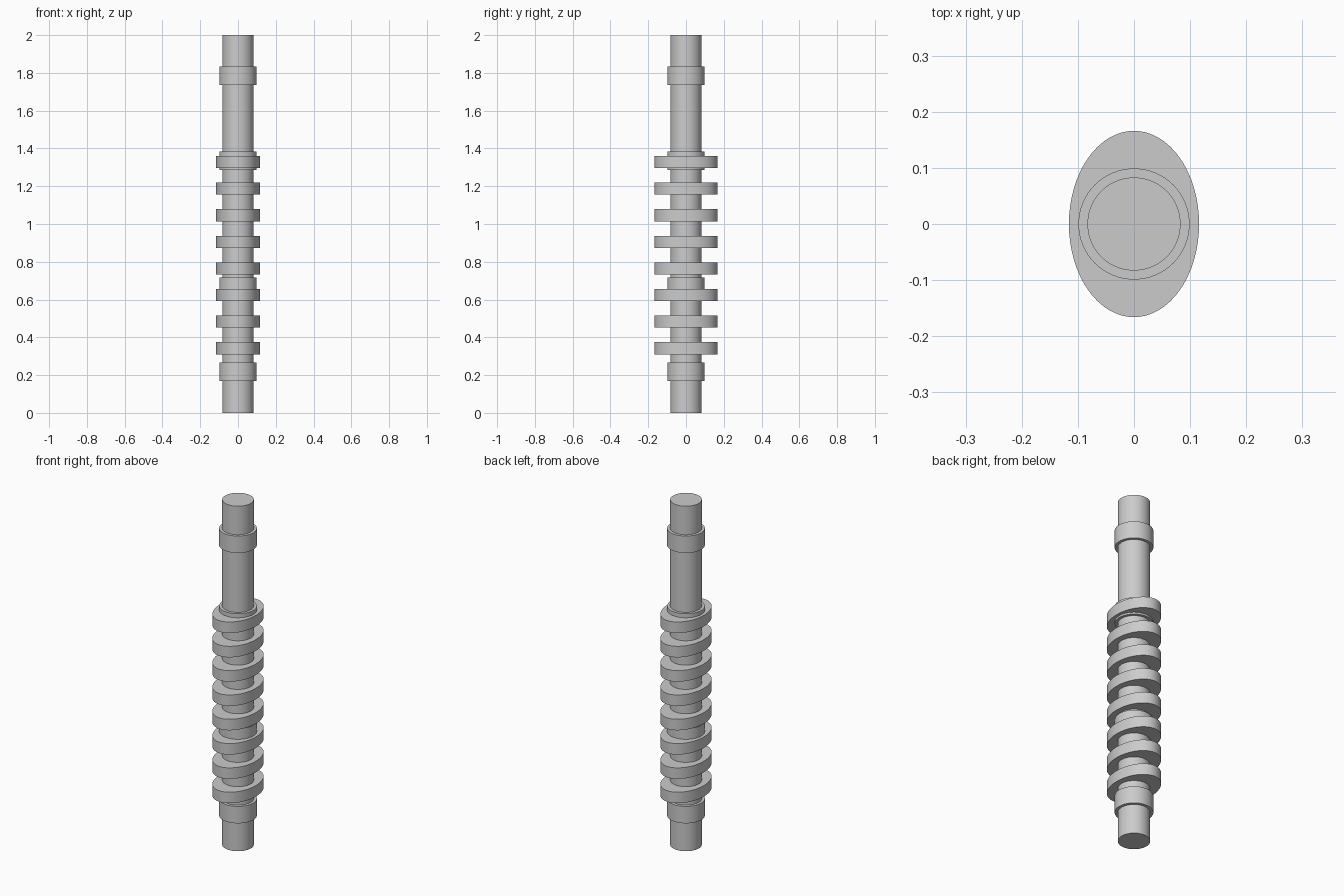
import bpy
import math

cube = bpy.data.objects.get("Cube")
if cube:
    bpy.data.objects.remove(cube, do_unlink=True)

# One plain grey metal for the whole camshaft
steel = bpy.data.materials.new("grey steel")
steel.use_nodes = True
grey = (0.6, 0.6, 0.6, 1.0)
steel.diffuse_color = grey
steel.node_tree.nodes["Principled BSDF"].inputs["Base Color"].default_value = grey


def disc(name, z_middle, height, radius_x, radius_y):
    """Upright round or elliptical cylinder centred on the shaft axis."""
    bpy.ops.mesh.primitive_cylinder_add(
        vertices=64, radius=1, depth=1, location=(0, 0, z_middle))
    part = bpy.context.object
    part.name = name
    part.scale = (radius_x, radius_y, height)
    bpy.ops.object.transform_apply(location=False, rotation=False, scale=True)
    bpy.ops.object.shade_smooth_by_angle(angle=math.radians(30))
    part.data.materials.append(steel)
    return part


# Main shaft
disc("shaft", 1.0, 2.0, 0.083, 0.083)

# Bearing journals
for i, z in enumerate((0.218, 0.669, 1.335, 1.785), 1):
    disc(f"bearing_journal_{i}", z, 0.098, 0.099, 0.099)

# Evenly spaced elliptical cam lobes
for i in range(8):
    disc(f"cam_lobe_{i + 1}", 0.342 + i * 0.1409, 0.064, 0.116, 0.166)
